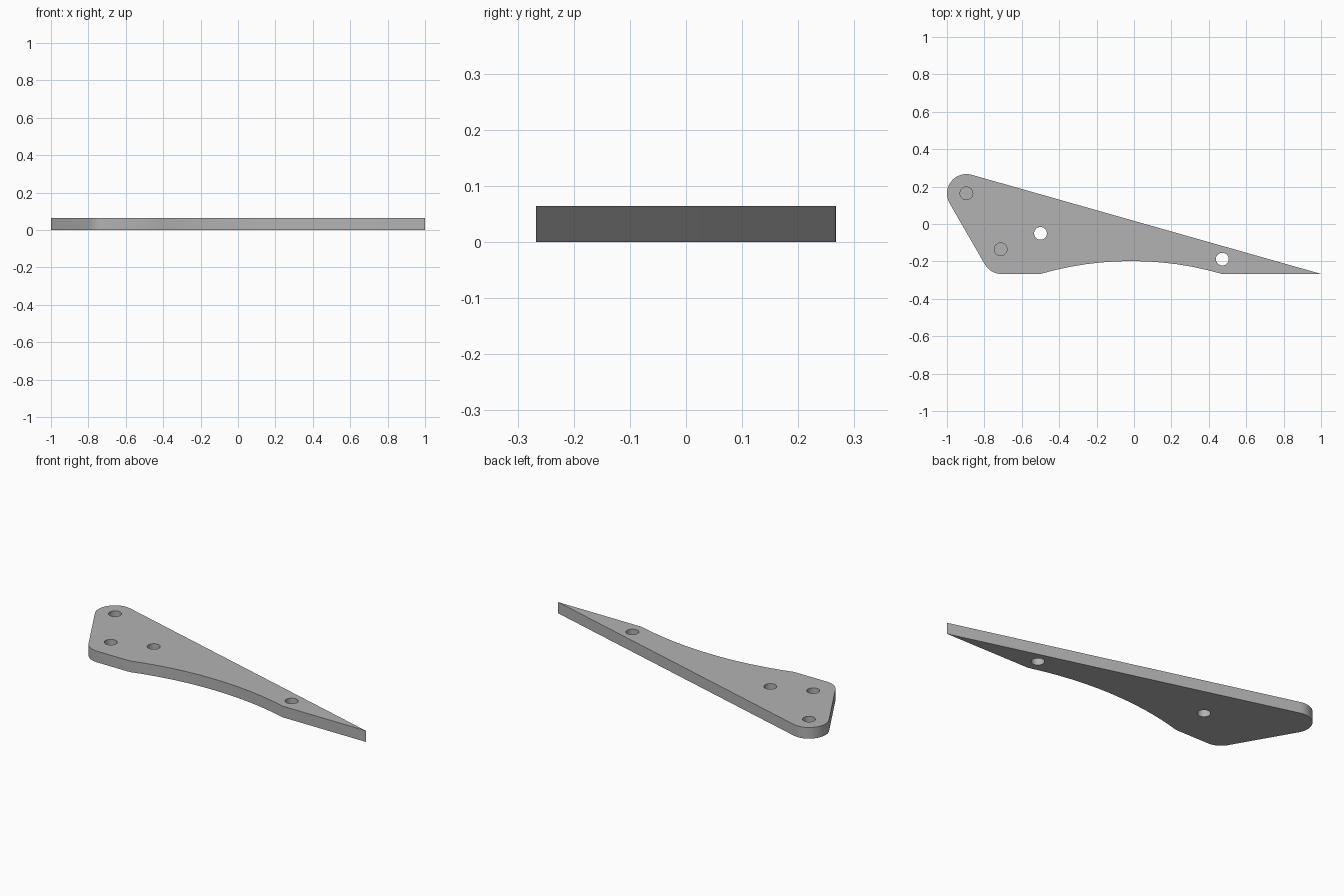
import bpy, bmesh
from math import sin, cos, asin, atan2, hypot, pi, radians
from mathutils import Vector

if "Cube" in bpy.data.objects:
    bpy.data.objects.remove(bpy.data.objects["Cube"], do_unlink=True)

THICK, LOW, CORNER_R, HOLE_R = 0.064, -0.267, 0.104, 0.034
BLIND_DEPTH = 0.045

grey = bpy.data.materials.new("plain grey")
grey.use_nodes = True
grey.diffuse_color = (0.45, 0.45, 0.45, 1)
grey.node_tree.nodes["Principled BSDF"].inputs["Base Color"].default_value = (0.45, 0.45, 0.45, 1)


def arc(cx, cy, r, start, end, steps):
    """Points along an arc, angles in radians."""
    angles = [start + (end - start) * i / steps for i in range(steps + 1)]
    return [(cx + r * cos(a), cy + r * sin(a)) for a in angles]


def prism(name, outline, bottom, top):
    """Extrude a closed outline between two heights."""
    bm = bmesh.new()
    base = bm.faces.new([bm.verts.new((x, y, bottom)) for x, y in outline])
    side = bmesh.ops.extrude_face_region(bm, geom=[base])["geom"]
    verts = [v for v in side if isinstance(v, bmesh.types.BMVert)]
    bmesh.ops.translate(bm, verts=verts, vec=Vector((0, 0, top - bottom)))
    bmesh.ops.recalc_face_normals(bm, faces=bm.faces)
    mesh = bpy.data.meshes.new(name)
    bm.to_mesh(mesh)
    bm.free()
    mesh.materials.append(grey)
    obj = bpy.data.objects.new(name, mesh)
    bpy.context.collection.objects.link(obj)
    return obj


# Plate outline: pointed tip, two rounded corners, shallow arch underneath
tip = (1.0, LOW)
upper = (-0.896, 0.163)
lower = (-0.708, LOW + CORNER_R)
dx, dy = upper[0] - tip[0], upper[1] - tip[1]
tangent = atan2(dy, dx) - asin(CORNER_R / hypot(dx, dy)) - pi / 2
slant = radians(210)

arch_l, arch_r, rise = -0.5, 0.47, 0.069
half = (arch_r - arch_l) / 2
arch_radius = (half ** 2 + rise ** 2) / (2 * rise)
spread = asin(half / arch_radius)

outline = [tip]
outline += arc(*upper, CORNER_R, tangent, slant, 16)
outline += arc(*lower, CORNER_R, slant, radians(270), 8)
outline += arc((arch_l + arch_r) / 2, LOW + rise - arch_radius, arch_radius,
               pi / 2 + spread, pi / 2 - spread, 12)
plate = prism("plate", outline, 0, THICK)

# Drilled holes: two blind ones near the wide end, two right through
holes = [(-0.896, 0.164, THICK - BLIND_DEPTH), (-0.713, -0.135, THICK - BLIND_DEPTH),
         (-0.5, -0.05, -0.1), (0.472, -0.188, -0.1)]
bpy.context.view_layer.objects.active = plate
for x, y, floor in holes:
    cutter = prism("hole_cutter", arc(x, y, HOLE_R, 0, 2 * pi, 32)[:-1], floor, THICK + 0.1)
    cutter.hide_render = True
    cut = plate.modifiers.new("drill", "BOOLEAN")
    cut.operation, cut.solver, cut.object = "DIFFERENCE", "EXACT", cutter
    bpy.ops.object.modifier_apply(modifier=cut.name)
    bpy.data.objects.remove(cutter, do_unlink=True)

# Smooth round walls, crisp edges
plate.select_set(True)
bpy.ops.object.shade_smooth_by_angle(angle=radians(30))
